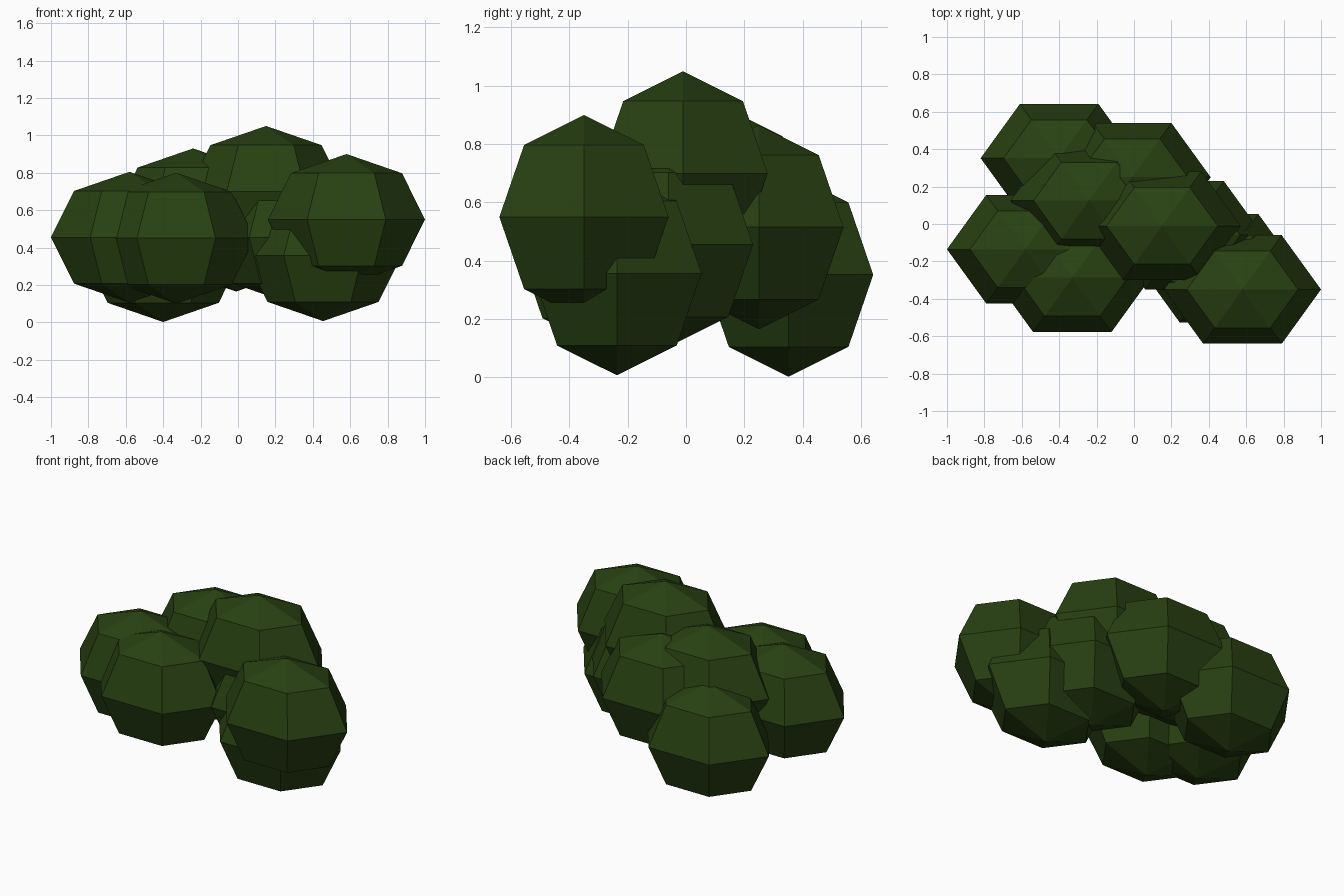
import bpy, bmesh, math
from mathutils import Vector

if "Cube" in bpy.data.objects:
    bpy.data.objects.remove(bpy.data.objects["Cube"])

RX, RY, RZ = 0.42, 0.335, 0.35   # clump radii

# Flat leaf colour
green = bpy.data.materials.new("dark leaf green")
green.diffuse_color = (0.021, 0.052, 0.006, 1)
green.use_nodes = True
green.node_tree.nodes["Principled BSDF"].inputs["Base Color"].default_value = green.diffuse_color


def clump_mesh():
    """Six-sided, four-ring faceted ball with corners on the x axis."""
    bm = bmesh.new()
    arc = [bm.verts.new((math.sin(a), 0, math.cos(a)))
           for a in (i * math.pi / 4 for i in range(5))]
    edges = [bm.edges.new(pair) for pair in zip(arc, arc[1:])]
    bmesh.ops.spin(bm, geom=arc + edges, cent=(0, 0, 0), axis=(0, 0, 1),
                   angle=2 * math.pi, steps=6)
    bmesh.ops.remove_doubles(bm, verts=bm.verts, dist=0.001)
    bmesh.ops.scale(bm, vec=Vector((RX, RY, RZ)), verts=bm.verts)
    bmesh.ops.recalc_face_normals(bm, faces=bm.faces)
    mesh = bpy.data.meshes.new("leaf_clump")
    bm.to_mesh(mesh)
    bm.free()
    mesh.materials.append(green)
    return mesh


# Overlapping leaf clumps that make up the bush
clumps = {
    "front_right_clump": (0.58, -0.35, 0.55),
    "low_right_clump": (0.455, -0.237, 0.357),
    "inner_right_clump": (0.27, -0.06, 0.455),
    "top_clump": (0.15, -0.01, 0.70),
    "front_clump": (-0.33, -0.287, 0.45),
    "left_clump": (-0.58, -0.135, 0.455),
    "back_left_clump": (-0.40, 0.352, 0.352),
    "back_clump": (-0.01, 0.25, 0.515),
    "upper_middle_clump": (-0.24, 0.125, 0.58),
}
mesh = clump_mesh()
for name, location in clumps.items():
    clump = bpy.data.objects.new(name, mesh)
    clump.location = location
    bpy.context.collection.objects.link(clump)
